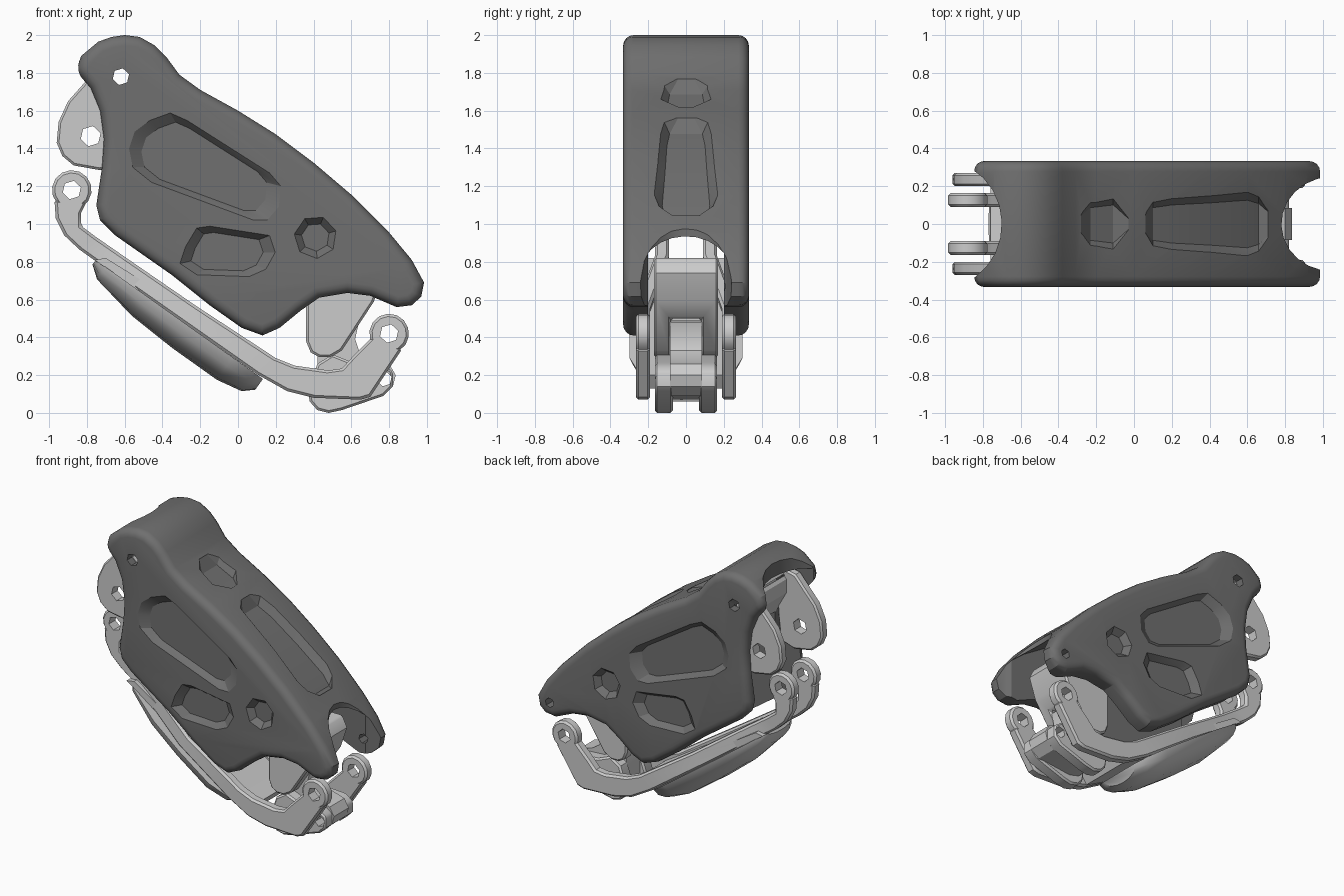
import bpy, bmesh, math
from mathutils import Vector

if "Cube" in bpy.data.objects:
    bpy.data.objects.remove(bpy.data.objects["Cube"])


def loft(name, rings):
    """Skin equal-length rings of points and cap both ends."""
    bm = bmesh.new()
    vs = [[bm.verts.new(p) for p in r] for r in rings]
    n = len(vs[0])
    for a, b in zip(vs, vs[1:]):
        for i in range(n):
            j = (i + 1) % n
            bm.faces.new((a[i], a[j], b[j], b[i]))
    bm.faces.new(vs[0])
    bm.faces.new(vs[-1])
    bmesh.ops.recalc_face_normals(bm, faces=bm.faces[:])
    me = bpy.data.meshes.new(name)
    bm.to_mesh(me)
    bm.free()
    ob = bpy.data.objects.new(name, me)
    bpy.context.collection.objects.link(ob)
    return ob


def prism(name, pts, y0, y1, taper=1.0):
    """XZ outline extruded along y, the y1 end scaled by taper."""
    cx = sum(p[0] for p in pts) / len(pts)
    cz = sum(p[1] for p in pts) / len(pts)
    end = [(cx + (x - cx) * taper, y1, cz + (z - cz) * taper) for x, z in pts]
    return loft(name, [[(x, y0, z) for x, z in pts], end])


def disc(cx, cz, r, n=6, rz=None):
    return [(cx + r * math.cos(2 * math.pi * i / n + 0.3),
             cz + (rz or r) * math.sin(2 * math.pi * i / n + 0.3)) for i in range(n)]


def apply(ob, mod):
    bpy.context.view_layer.objects.active = ob
    bpy.ops.object.modifier_apply(modifier=mod.name)


def boolean(ob, other, op='DIFFERENCE'):
    m = ob.modifiers.new("bool", 'BOOLEAN')
    m.operation, m.solver, m.object = op, 'EXACT', other
    apply(ob, m)
    bpy.data.objects.remove(other)


def hole(ob, x, z, r=0.045, y0=-0.5, y1=0.5):
    boolean(ob, prism("cutter", disc(x, z, r), y0, y1))


def bevel(ob, width, seg=1):
    m = ob.modifiers.new("bevel", 'BEVEL')
    m.width, m.segments, m.limit_method = width, seg, 'ANGLE'
    m.angle_limit = math.radians(50)
    apply(ob, m)


def smooth(ob, angle=32):
    for o in bpy.context.selected_objects:
        o.select_set(False)
    ob.select_set(True)
    bpy.context.view_layer.objects.active = ob
    bpy.ops.object.shade_smooth_by_angle(angle=math.radians(angle))


# Main shell: extruded side profile with rounded rims
profile = [(-.86, 1.81), (-.83, 1.89), (-.74, 1.965), (-.67, 1.99), (-.6, 2), (-.52, 1.99),
           (-.44, 1.945), (-.38, 1.885), (-.31, 1.79), (-.2, 1.71), (0, 1.6), (.2, 1.475),
           (.4, 1.325), (.6, 1.155), (.8, .955), (.92, .81), (.985, .69), (.97, .615), (.92, .57),
           (.84, .56), (.7, .62), (.58, .635), (.43, .61), (.33, .54), (.22, .45), (.13, .41),
           (.02, .45), (-.15, .57), (-.35, .73), (-.65, .94), (-.73, 1.02), (-.75, 1.1),
           (-.72, 1.3), (-.71, 1.45), (-.73, 1.6), (-.78, 1.72)]
shell = prism("finger_shell", profile, -.333, .333)
bevel(shell, .055, 4)

# Hollow inside, wider at the knuckle end
roof = [(-1.2, 1.86), (-.75, 1.88), (-.58, 1.87)]
boolean(shell, prism("cutter", roof + [(-.42, 1.74), (-.3, 1.62), (.1, 1.4), (.5, 1.11),
        (.78, .935), (1.2, .6), (1.2, .1), (-1.2, .1)], -.2, .2))
boolean(shell, prism("cutter", roof + [(-.58, .6), (-1.2, .6)], -.275, .275))

# Scooped ends seen from above
for cx, rx, ry in ((-1.0, .3, .33), (1.05, .27, .25)):
    o = disc(cx, 0, rx, 24, ry)
    boolean(shell, loft("cutter", [[(x, y, 0.3) for x, y in o], [(x, y, 2.2) for x, y in o]]))

# Shallow sunken panels on both sides
panels = [[(-.58, 1.4), (-.55, 1.49), (-.47, 1.55), (-.36, 1.59), (-.27, 1.55), (.17, 1.27),
           (.23, 1.2), (.22, 1.09), (.16, 1.02), (.08, 1.02), (-.46, 1.22), (-.56, 1.3)],
          [(-.31, .79), (-.28, .88), (-.22, .98), (-.15, .99), (.17, .94), (.2, .85),
           (.15, .76), (.06, .72), (-.22, .73)],
          disc(.41, .93, .115, 7)]
for s in (-1, 1):
    for p, taper in zip(panels, (.82, .75, .65)):
        boolean(shell, prism("cutter", p, s * .335, s * .29, taper))


# Sunken panels on the back, following its curve
def back_z(x):
    for a, b in zip(profile[8:], profile[9:]):
        if a[0] <= x <= b[0]:
            return a[1] + (b[1] - a[1]) * (x - a[0]) / (b[0] - a[0])


for depth, stations in ((.045, [(-.28, .06), (-.23, .12), (-.11, .14), (-.03, .04)]),
                        (.06, [(.06, .06), (.1, .12), (.2, .14), (.4, .155), (.6, .175),
                               (.66, .15), (.71, .09)])):
    rings = []
    for i, (x, w) in enumerate(stations):
        z = back_z(x)
        d = .004 if i in (0, len(stations) - 1) else depth
        rings.append([(x, -w, z + .01), (x, w, z + .01), (x, w * .72, z - d), (x, -w * .72, z - d)])
    boolean(shell, loft("cutter", rings))

# Pin holes
hole(shell, -.62, 1.78)
hole(shell, .87, .67, .035, .1, .5)
mat = bpy.data.materials.new("dark_grey")
mat.diffuse_color = (.16, .16, .16, 1)
mat.use_nodes = True
mat.node_tree.nodes["Principled BSDF"].inputs["Base Color"].default_value = mat.diffuse_color
shell.data.materials.append(mat)
smooth(shell, 23)

# Knuckle plates and the wedge between them
plate = [(-.82, 1.74), (-.9, 1.65), (-.95, 1.54), (-.96, 1.43), (-.93, 1.36), (-.87, 1.31),
         (-.73, 1.285), (-.62, 1.32), (-.6, 1.5), (-.585, 1.8), (-.64, 1.85), (-.74, 1.83)]
for s in (-1, 1):
    p = prism("knuckle_plate", plate, s * .2, s * .27)
    bevel(p, .012)
    hole(p, -.78, 1.465, .055)
    hole(p, -.62, 1.78)
    smooth(p)
w = prism("knuckle_wedge", [(-.58, 1.52), (-.67, 1.68), (-.67, 1.78), (-.63, 1.84), (-.56, 1.75)], -.21, .21)
hole(w, -.62, 1.78)

# Long side links: outer/inner edge pairs, stepping inward near the knuckle
pairs = [((-.972, 1.13), (-.8, 1.12)), ((-.965, 1.03), (-.83, 1.06)), ((-.92, .94), (-.83, .99)),
         ((-.84, .865), (-.75, .93)), ((-.7, .765), (-.62, .84)), ((-.3, .485), (-.22, .565)),
         ((.1, .205), (.2, .29)), ((.26, .115), (.3, .25)), ((.4, .08), (.48, .225)),
         ((.65, .07), (.55, .235)), ((.7, .085), (.6, .29)), ((.87, .34), (.72, .41))]
for s in (-1, 1):
    rings = []
    for i, (a, b) in enumerate(pairs):
        y0 = s * (.09 if i < 5 else .19)
        y1 = y0 + s * .075
        rings.append([(a[0], y0, a[1]), (a[0], y1, a[1]), (b[0], y1, b[1]), (b[0], y0, b[1])])
    link = loft("side_link", rings)
    bevel(link, .014)
    for cx, cz, y in ((-.88, 1.18, .09), (.8, .42, .19)):
        eye = prism("link_eye", disc(cx, cz, .105, 14), s * y, s * (y + .075))
        bevel(eye, .014)
        boolean(link, eye, 'UNION')
        hole(link, cx, cz, .05)
    smooth(link)

# Web joining the two links
web = prism("link_web", [(-.76, .81), (-.7, .82), (.2, .26), (.3, .2), (.25, .13), (.1, .21)], -.2, .2)

# Fingertip pad: half-ellipse sections along a sloping line
start, end = Vector((-.76, 0, .8)), Vector((.125, 0, .17))
d = (end - start).normalized()
down = Vector((d.z, 0, -d.x))
rings = []
for t, w, h in ((0, .14, .03), (.06, .21, .08), (.3, .28, .13), (.55, .3, .145),
                (.82, .3, .145), (.95, .25, .118), (1, .16, .07)):
    c = start.lerp(end, t)
    rings.append([c + Vector((0, w * math.cos(math.pi * k / 8), 0))
                  + down * (h * math.sin(math.pi * k / 8) - .012) for k in range(9)])
smooth(loft("fingertip_pad", rings), 40)

# Inner hinge block, slotted below for the joint
block = prism("hinge_block", [(.36, .62), (.36, .38), (.385, .32), (.43, .295), (.49, .295),
              (.55, .33), (.72, .59), (.77, .74), (.73, .82), (.5, .82)], -.17, .17)
boolean(block, prism("cutter", [(.2, .1), (.2, .5), (.8, .5), (.8, .1)], -.08, .08))
bevel(block, .012)
hole(block, .67, .74, .03)
smooth(block)

# Lower joint: central knuckle plus two ears
knuckle = prism("joint_knuckle", [(.42, .08), (.5, .06), (.76, .09), (.82, .14), (.835, .2), (.8, .26),
                (.7, .29), (.64, .33), (.62, .39), (.64, .48), (.5, .49), (.42, .3)], -.085, .085)
hole(knuckle, .775, .18, .04)
smooth(knuckle)
for s in (-1, 1):
    ear = prism("joint_ear", [(.37, .12), (.38, .06), (.42, .015), (.48, 0), (.55, .015), (.77, .09),
                (.82, .14), (.82, .22), (.76, .26), (.6, .27), (.5, .31), (.42, .26)], s * .07, s * .165)
    bevel(ear, .012)
    hole(ear, .775, .18, .04)
    smooth(ear)
